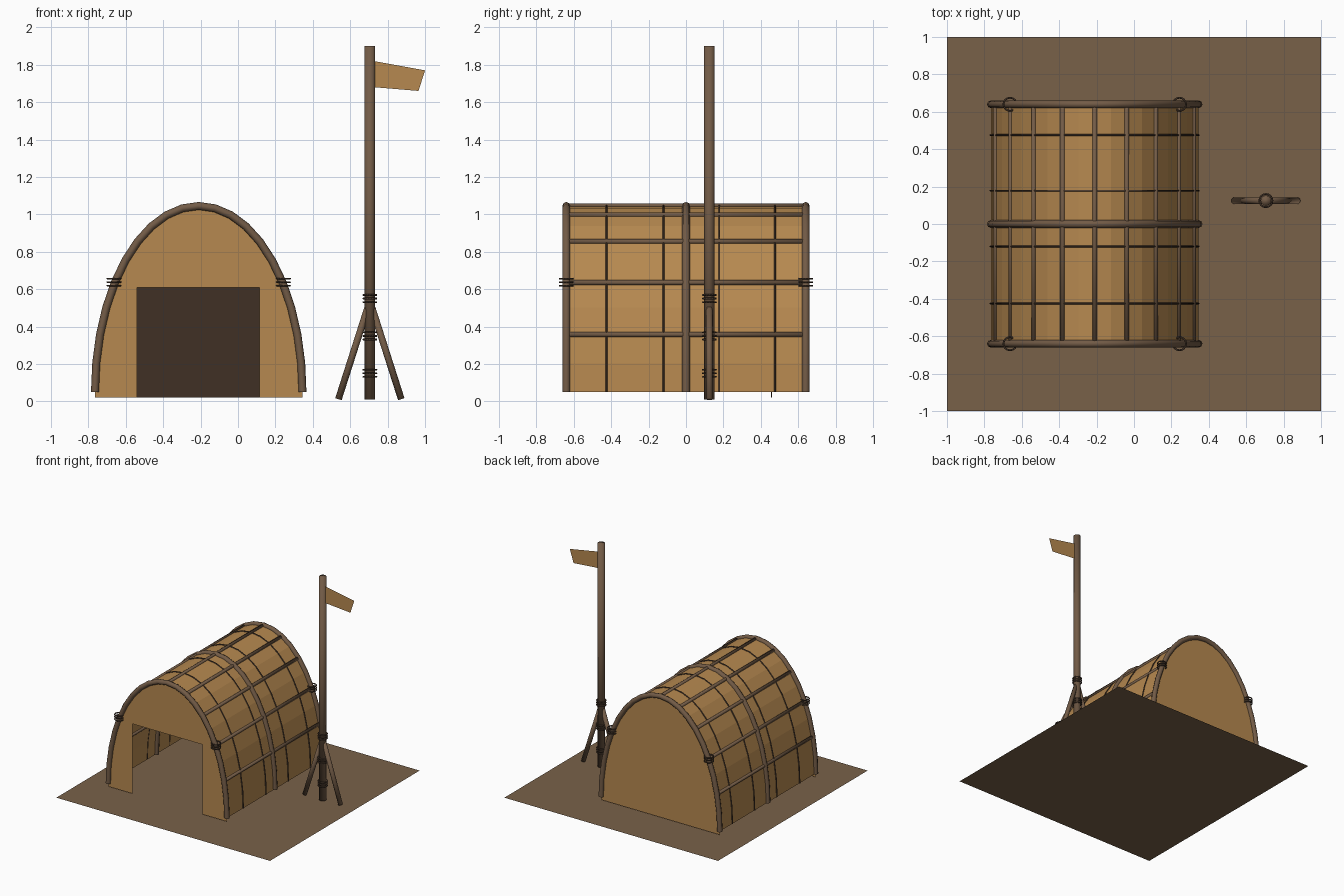
import bpy, bmesh, math
from mathutils import Vector

cube = bpy.data.objects.get("Cube")
if cube:
    bpy.data.objects.remove(cube, do_unlink=True)


def material(name, rgb):
    m = bpy.data.materials.new(name)
    m.use_nodes = True
    m.diffuse_color = (*rgb, 1)
    m.node_tree.nodes["Principled BSDF"].inputs["Base Color"].default_value = (*rgb, 1)
    return m


EARTH = material("packed earth", (0.19, 0.12, 0.066))
HIDE = material("tan hide", (0.47, 0.25, 0.08))
WOOD = material("brown wood", (0.17, 0.105, 0.062))
ROPE = material("dark rope", (0.075, 0.046, 0.03))
SHADE = material("dark interior", (0.05, 0.03, 0.018))

CX, BASE, A, B, STEPS = -0.21, 0.05, 0.555, 0.995, 20
END = 0.64
POLE_X, POLE_Y = 0.705, 0.125


def add_mesh(name, bm, mat, smooth=False):
    me = bpy.data.meshes.new(name)
    bm.to_mesh(me)
    bm.free()
    me.materials.append(mat)
    me.polygons.foreach_set("use_smooth", [smooth] * len(me.polygons))
    ob = bpy.data.objects.new(name, me)
    bpy.context.collection.objects.link(ob)
    return ob


def sheet(name, points, mat):
    bm = bmesh.new()
    bm.faces.new([bm.verts.new(p) for p in points])
    return add_mesh(name, bm, mat)


def tube(name, points, radius, mat, resolution=2):
    """Round rod that follows an open path."""
    cu = bpy.data.curves.new(name, "CURVE")
    cu.dimensions = "3D"
    cu.bevel_depth = radius
    cu.bevel_resolution = resolution
    cu.use_fill_caps = True
    sp = cu.splines.new("POLY")
    sp.points.add(len(points) - 1)
    for p, co in zip(sp.points, points):
        p.co = (*co, 1)
    cu.materials.append(mat)
    ob = bpy.data.objects.new(name, cu)
    bpy.context.collection.objects.link(ob)
    return ob


def log(name, start, end, radius, sides=10):
    """Straight smooth-shaded pole with welded caps."""
    start, end = Vector(start), Vector(end)
    axis = end - start
    bm = bmesh.new()
    bmesh.ops.create_cone(bm, cap_ends=True, segments=sides, radius1=radius,
                          radius2=radius, depth=axis.length)
    turn = axis.to_track_quat("Z", "Y").to_matrix().to_4x4()
    bmesh.ops.transform(bm, matrix=turn, verts=bm.verts)
    bmesh.ops.translate(bm, vec=(start + end) / 2, verts=bm.verts)
    return add_mesh(name, bm, WOOD, True)


def lashing(name, x, y, z, radius=0.035, thick=0.005):
    """Three turns of rope, stacked."""
    n, m = 16, 6
    bm = bmesh.new()
    for k in (-1, 0, 1):
        rings = []
        for i in range(n):
            a = math.tau * i / n
            ring = []
            for j in range(m):
                b = math.tau * j / m
                r = radius + thick * math.cos(b)
                ring.append(bm.verts.new((x + r * math.cos(a), y + r * math.sin(a),
                                          z + k * 0.019 + thick * math.sin(b))))
            rings.append(ring)
        for i in range(n):
            for j in range(m):
                p, q = rings[i], rings[(i + 1) % n]
                bm.faces.new((p[j], q[j], q[(j + 1) % m], p[(j + 1) % m]))
    return add_mesh(name, bm, ROPE, True)


def arch_point(deg, y, grow=0.0):
    t = math.radians(deg)
    return (CX + (A + grow) * math.cos(t), y, BASE + (B + grow) * math.sin(t))


def arch(y, grow=0.0):
    return [arch_point(180 * i / STEPS, y, grow) for i in range(STEPS + 1)]


# Ground sheet
sheet("ground", [(-1, -1, 0), (1, -1, 0), (1, 1, 0), (-1, 1, 0)], EARTH)

# Faceted barrel cover
bm = bmesh.new()
front = [bm.verts.new(p) for p in arch(-END + 0.01)]
back = [bm.verts.new(p) for p in arch(END - 0.01)]
for i in range(STEPS):
    bm.faces.new((front[i], back[i], back[i + 1], front[i + 1]))
bmesh.ops.recalc_face_normals(bm, faces=bm.faces)
add_mesh("hide_cover", bm, HIDE)

# End walls, the front one with a doorway
SILL, DOOR_L, DOOR_R, DOOR_TOP = 0.02, -0.54, 0.115, 0.61
right_foot, left_foot = CX - A, CX + A
back_pts = [(left_foot, END, SILL)] + arch(END) + [(right_foot, END, SILL)]
sheet("back_wall", back_pts[::-1], HIDE).data.flip_normals()
door = [(DOOR_L, -END, SILL), (DOOR_L, -END, DOOR_TOP),
        (DOOR_R, -END, DOOR_TOP), (DOOR_R, -END, SILL)]
sheet("front_wall", [(left_foot, -END, SILL)] + arch(-END)
      + [(right_foot, -END, SILL)] + door, HIDE).data.flip_normals()

# Dark panel deep inside the doorway
bm = bmesh.new()
bmesh.ops.create_cube(bm, size=1)
bmesh.ops.scale(bm, vec=(DOOR_R - DOOR_L + 0.02, 0.006, DOOR_TOP - SILL + 0.01), verts=bm.verts)
bmesh.ops.translate(bm, vec=((DOOR_L + DOOR_R) / 2, 0.457, (DOOR_TOP + SILL + 0.01) / 2),
                    verts=bm.verts)
add_mesh("inner_panel", bm, SHADE)

# Bent frame arches
for label, y in (("front", -END), ("middle", 0), ("back", END)):
    tube(label + "_arch", arch(y), 0.021, WOOD)

# Lengthwise rods
for k in range(1, 10):
    log(f"roof_rod_{k}", arch_point(18 * k, -END + 0.015), arch_point(18 * k, END - 0.015), 0.013, 8)

# Thin seam cords over the cover
for k, y in enumerate((-0.425, -0.12, 0.178, 0.475)):
    tube(f"seam_cord_{k + 1}", arch(y, 0.002), 0.005, ROPE, 1)

# Rope lashings on the end arches
for end, y in (("front", -END), ("back", END)):
    for side, deg in (("left", 36), ("right", 144)):
        x, _, z = arch_point(deg, y, 0.005)
        lashing(f"{end}_{side}_lashing", x, y, z)

# Flag pole, braces and lashings
log("flag_pole", (POLE_X, POLE_Y, 0.01), (POLE_X, POLE_Y, 1.9), 0.028, 12)
for side, s in (("left", 1), ("right", -1)):
    log(side + "_brace", (POLE_X + s * 0.168, POLE_Y, 0.012), (POLE_X + s * 0.012, POLE_Y, 0.5), 0.018)
for k, z in enumerate((0.15, 0.35, 0.55)):
    lashing(f"pole_lashing_{k + 1}", POLE_X, POLE_Y, z)

# Pennant
sheet("pennant", [(x, POLE_Y, z) for x, z in
                  ((0.725, 1.68), (0.965, 1.66), (1.0, 1.77), (0.725, 1.82))], HIDE)
